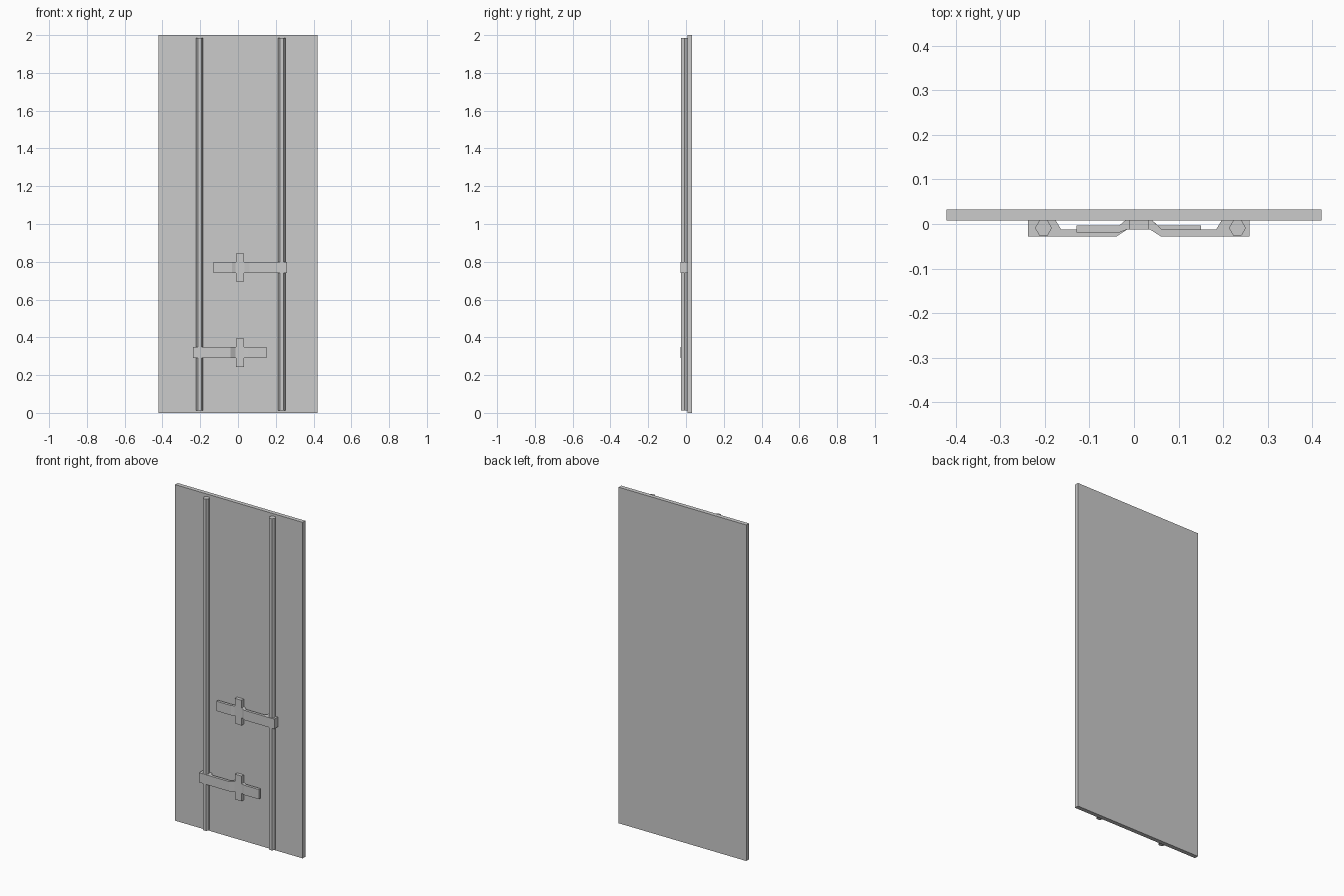
import bpy
import bmesh
import math

if "Cube" in bpy.data.objects:
    bpy.data.objects.remove(bpy.data.objects["Cube"], do_unlink=True)

GREY = (0.6, 0.6, 0.6, 1.0)
mat = bpy.data.materials.new("plain grey")
mat.use_nodes = True
mat.diffuse_color = GREY
mat.node_tree.nodes["Principled BSDF"].inputs["Base Color"].default_value = GREY

CENTRE = 0.0105   # latch axis
BACK = 0.008      # door face


def extrude(name, outline, z0, z1):
    """Upright prism from an outline in the xy plane."""
    bm = bmesh.new()
    face = bm.faces.new([bm.verts.new((x, y, z0)) for x, y in outline])
    top = bmesh.ops.extrude_face_region(bm, geom=[face])["geom"]
    bmesh.ops.translate(bm, vec=(0, 0, z1 - z0),
                        verts=[v for v in top if isinstance(v, bmesh.types.BMVert)])
    bmesh.ops.recalc_face_normals(bm, faces=bm.faces)
    mesh = bpy.data.meshes.new(name)
    bm.to_mesh(mesh)
    bm.free()
    mesh.materials.append(mat)
    obj = bpy.data.objects.new(name, mesh)
    bpy.context.collection.objects.link(obj)
    return obj


def box(name, x0, x1, y0, y1, z0, z1):
    return extrude(name, [(x0, y0), (x1, y0), (x1, y1), (x0, y1)], z0, z1)


# Door panel
box("door_panel", -0.42, 0.42, BACK, 0.033, 0, 2)

# Six-sided upright rods
for side, x in (("right", -0.203), ("left", 0.232)):
    hexagon = [(x + 0.019 * math.cos(math.radians(a)),
                -0.009 + 0.019 * math.sin(math.radians(a))) for a in range(0, 360, 60)]
    extrude(side + "_rod", hexagon, 0.012, 1.986)

# Cranked latch bar seen from above: short tail, raised middle, long arm, rod block
LATCH = [(-0.14, -0.019), (-0.043, -0.019), (-0.025, -0.012), (0.025, -0.012),
         (0.05, -0.028), (0.248, -0.028), (0.248, BACK), (0.186, BACK),
         (0.174, -0.012), (0.052, -0.012), (0.030, BACK), (-0.030, BACK),
         (-0.043, -0.003), (-0.14, -0.003)]

for level, z, direction in (("upper", 0.770, 1), ("lower", 0.319, -1)):
    outline = [(CENTRE + direction * x, y) for x, y in LATCH]
    extrude(level + "_latch_bar", outline, z - 0.029, z + 0.029)
    # Upright keeper crossing the bar
    box(level + "_latch_keeper", CENTRE - 0.022, CENTRE + 0.022,
        -0.0125, BACK, z - 0.075, z + 0.075)
